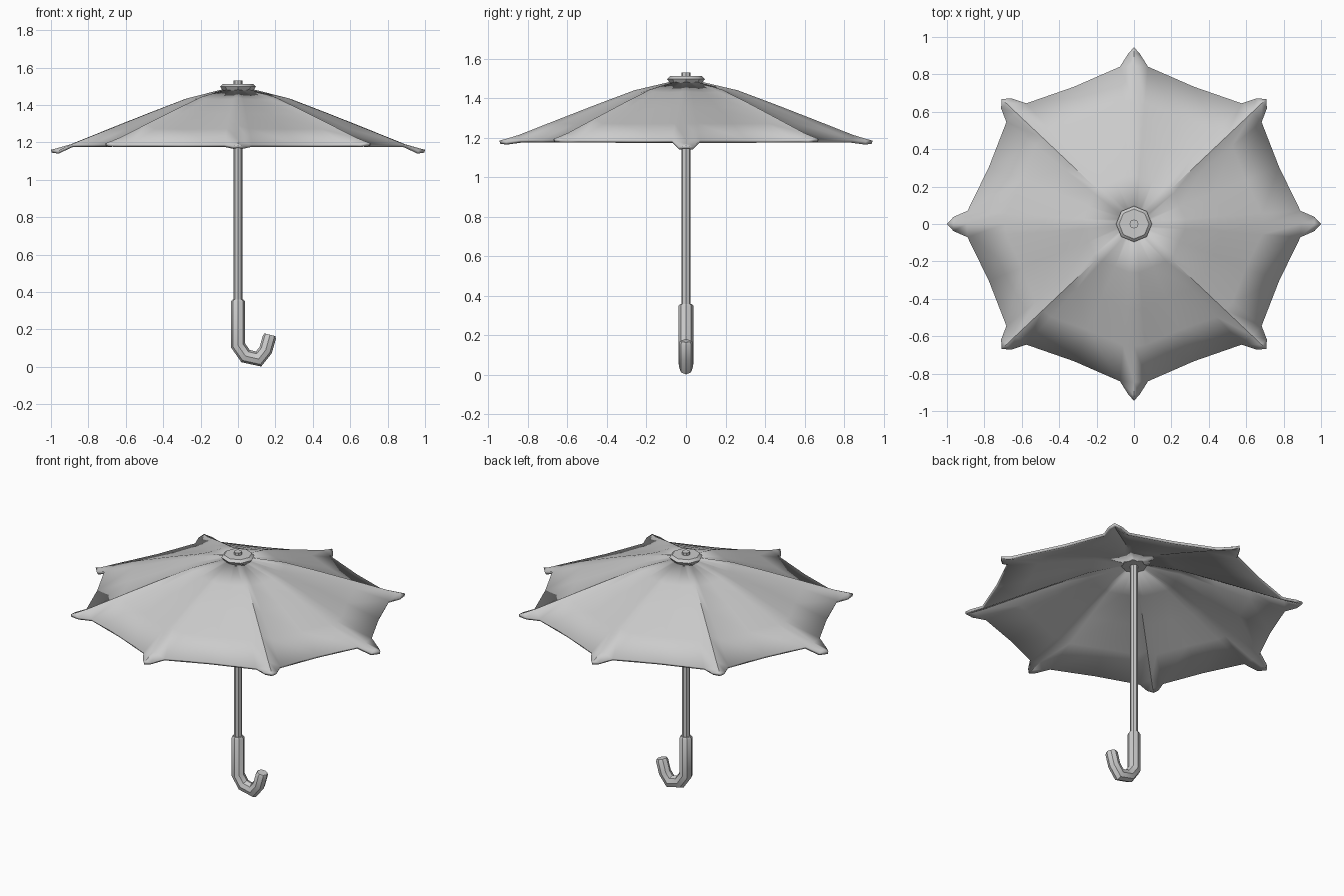
import bpy
from math import sin, cos, pi
from mathutils import Vector

if "Cube" in bpy.data.objects:
    bpy.data.objects.remove(bpy.data.objects["Cube"])

Y_SCALE = 0.945  # canopy is slightly narrower front to back


def add_object(name, verts, faces, angle=35):
    mesh = bpy.data.meshes.new(name)
    mesh.from_pydata([tuple(v) for v in verts], [], faces)
    mesh.update()
    ob = bpy.data.objects.new(name, mesh)
    bpy.context.collection.objects.link(ob)
    bpy.ops.object.select_all(action='DESELECT')
    ob.select_set(True)
    bpy.context.view_layer.objects.active = ob
    bpy.ops.object.shade_smooth_by_angle(angle=angle * pi / 180)
    return ob


def sweep(name, stations, sides=8):
    """Closed tube along (x, z, radius) stations in the XZ plane."""
    pts = [Vector((x, 0, z)) for x, z, _ in stations]
    verts, faces = [], []
    last = len(pts) - 1
    for i, p in enumerate(pts):
        a = (p - pts[i - 1]).normalized() if i > 0 else None
        b = (pts[i + 1] - p).normalized() if i < last else None
        t = ((a or b) + (b or a)).normalized()
        stretch = 1 / max(0.5, t.dot(a or b))
        n = Vector((t.z, 0, -t.x))
        r = stations[i][2]
        for k in range(sides):
            w = 2 * pi * k / sides
            verts.append(p + n * (r * stretch * cos(w)) + Vector((0, r * sin(w), 0)))
    for i in range(last):
        for k in range(sides):
            m = (k + 1) % sides
            faces.append((i * sides + k, i * sides + m,
                          (i + 1) * sides + m, (i + 1) * sides + k))
    faces.append(tuple(reversed(range(sides))))
    faces.append(tuple(last * sides + k for k in range(sides)))
    return add_object(name, verts, faces)


# Canopy: four columns per rib (rib, left corner, mid panel, next corner)
RINGS = [(0, 0), (0.25, 0.022), (0.5, 0.017), (0.75, 0.009), (1, 0)]


def polar(angle, radial, side, z):
    return Vector((cos(angle) * radial - sin(angle) * side,
                   (sin(angle) * radial + cos(angle) * side) * Y_SCALE, z))


def tip_height(rib):
    return 1.165 if rib % 4 == 0 else 1.19 if rib % 4 == 2 else 1.2


verts, faces, columns = [], [], []
for rib in range(8):
    a, b = rib * pi / 4, (rib + 1) * pi / 4
    mid = a + pi / 8
    corner = 1.19
    for angle, side, inner_side, radial, z, in_z in (
            (a, 0, 0, 0.895, tip_height(rib) + 0.025, 1.487),
            (a, 0.075, 0.012, 0.89, corner, 1.484),
            (mid, 0, 0, 0.84, 1.19, 1.48),
            (b, -0.075, -0.012, 0.89, corner, 1.484)):
        start = polar(angle, 0.07, inner_side, in_z)
        end = polar(angle, radial, side, z)
        column = []
        for t, bulge in RINGS:
            column.append(len(verts))
            verts.append(start.lerp(end, t) + Vector((0, 0, bulge)))
        columns.append(column)

count = len(columns)
for c in range(count):
    p, q = columns[c], columns[(c + 1) % count]
    for i in range(len(RINGS) - 1):
        faces.append((p[i], p[i + 1], q[i + 1], q[i]))

# Rounded tip beyond the end of each rib
for rib in range(8):
    a, z = rib * pi / 4, tip_height(rib)
    n = len(verts)
    half = 0.03 if rib % 4 == 2 else 0.04
    verts += [polar(a, 0.965, -half, z - 0.01), polar(a, 0.965, 0, z + 0.005),
              polar(a, 0.965, half, z - 0.01), polar(a, 1.0, 0, z - 0.004)]
    left, centre, right = (columns[(rib * 4 + d) % count][-1] for d in (-1, 0, 1))
    faces += [(left, n, n + 1, centre), (centre, n + 1, n + 2, right),
              (n, n + 3, n + 1), (n + 1, n + 3, n + 2)]
canopy = add_object("canopy", verts, faces, 40)
solid = canopy.modifiers.new("thickness", 'SOLIDIFY')
solid.thickness = 0.016
solid.offset = -1

# Top cap, shaft and hooked handle
sweep("top_cap", [(0, 1.465, 0.072), (0, 1.498, 0.096), (0, 1.513, 0.08)])
sweep("shaft", [(0, 0.3, 0.024), (0, 1.53, 0.024)])
sweep("handle", [(0, 0.36, 0.03), (0, 0.35, 0.037), (0, 0.115, 0.037),
                 (0.04, 0.058, 0.037), (0.11, 0.042, 0.036),
                 (0.148, 0.09, 0.036), (0.168, 0.16, 0.036), (0.171, 0.172, 0.03)])
